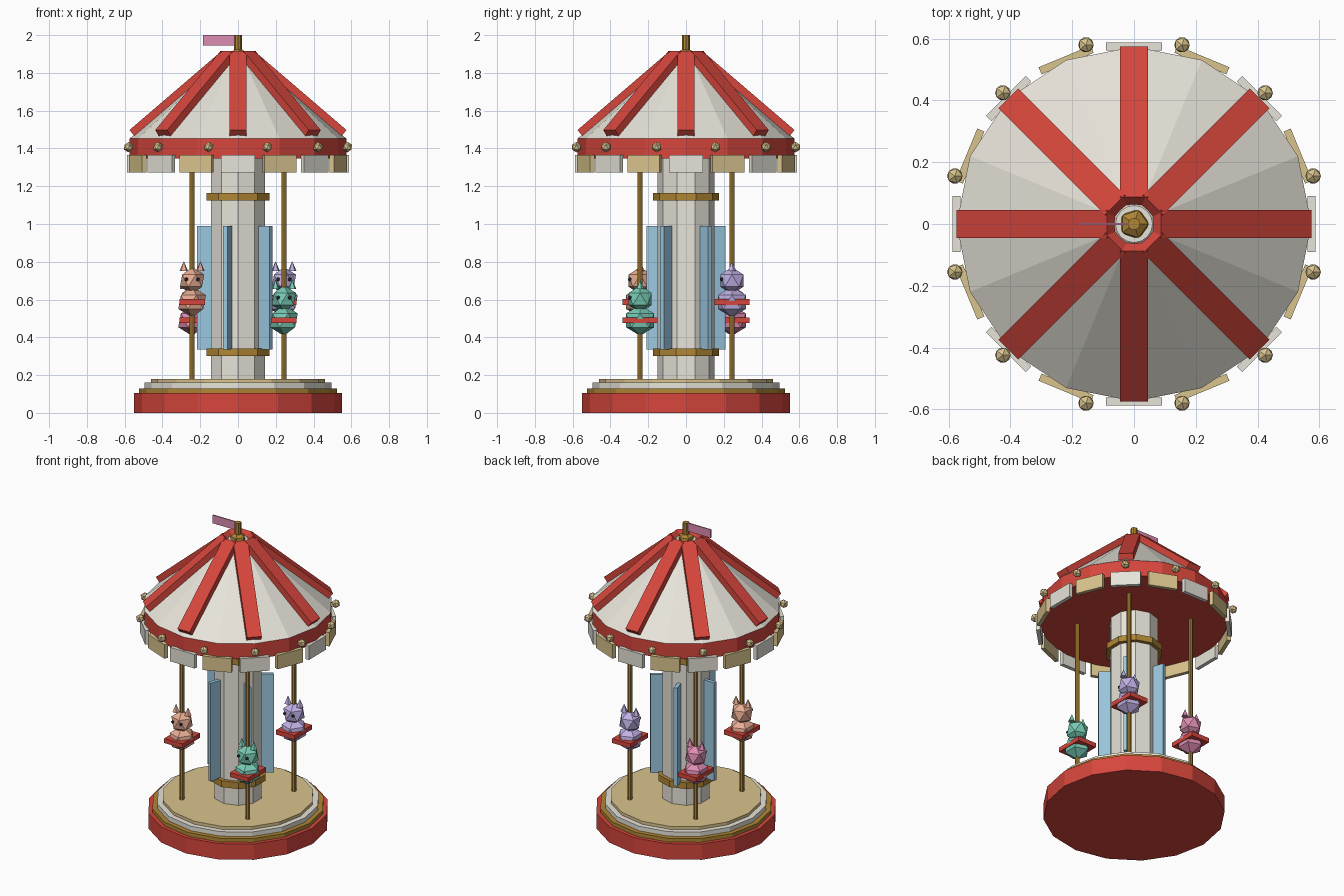
import bpy, bmesh, math
from mathutils import Matrix, Vector

if "Cube" in bpy.data.objects:
    bpy.data.objects.remove(bpy.data.objects["Cube"])


def material(name, r, g, b):
    m = bpy.data.materials.new(name)
    lin = [((c / 255 + 0.055) / 1.055) ** 2.4 for c in (r, g, b)]
    m.diffuse_color = (*lin, 1)
    m.use_nodes = True
    m.node_tree.nodes["Principled BSDF"].inputs["Base Color"].default_value = m.diffuse_color
    return m


RED = material("red", 214, 70, 60)
WHITE = material("warm white", 232, 228, 218)
TAN = material("tan", 218, 196, 142)
GOLD = material("gold", 176, 134, 52)
BLUE = material("pale blue", 156, 200, 224)
PEACH = material("peach", 236, 176, 150)
TEAL = material("teal", 120, 204, 182)
LILAC = material("lilac", 192, 176, 228)
PINK = material("pink", 222, 140, 178)
DARK = material("dark slate", 60, 55, 70)


def finish(bm, name, mat):
    bmesh.ops.recalc_face_normals(bm, faces=bm.faces)
    me = bpy.data.meshes.new(name)
    bm.to_mesh(me)
    bm.free()
    me.materials.append(mat)
    ob = bpy.data.objects.new(name, me)
    bpy.context.collection.objects.link(ob)
    return ob


def lathe(name, mat, profile, sides, at=(0, 0)):
    """Closed low-poly turned shape from (radius, z) points, first corner on +y."""
    bm = bmesh.new()
    rings = []
    for r, z in profile:
        rings.append([bm.verts.new((at[0] + r * math.sin(math.tau * i / sides),
                                    at[1] + r * math.cos(math.tau * i / sides), z))
                      for i in range(sides)])
    for a, b in zip(rings, rings[1:]):
        for i in range(sides):
            j = (i + 1) % sides
            bm.faces.new((a[i], a[j], b[j], b[i]))
    bm.faces.new(rings[0])
    bm.faces.new(rings[-1])
    return finish(bm, name, mat)


def box(name, mat, size, matrix):
    bm = bmesh.new()
    bmesh.ops.create_cube(bm, size=1, matrix=matrix @ Matrix.Diagonal((*size, 1)))
    return finish(bm, name, mat)


def ball(name, mat, radius, at, stretch=(1, 1, 1)):
    bm = bmesh.new()
    bmesh.ops.create_icosphere(bm, subdivisions=1, radius=radius,
                               matrix=Matrix.Translation(at) @ Matrix.Diagonal((*stretch, 1)))
    return finish(bm, name, mat)


def around(angle, radius, z):
    """Frame whose x axis points outward at the given angle."""
    return Matrix.Rotation(math.radians(angle), 4, 'Z') @ Matrix.Translation((radius, 0, z))


# Stepped platform
lathe("platform_base", RED, [(0.55, 0), (0.55, 0.105)], 16)
lathe("platform_gold_step", GOLD, [(0.525, 0.1), (0.525, 0.13)], 16)
lathe("platform_white_step", WHITE, [(0.495, 0.125), (0.495, 0.16)], 16)
lathe("platform_floor", TAN, [(0.46, 0.155), (0.46, 0.18)], 16)

# Centre column with gold rings and blue fins
lathe("column", WHITE, [(0.15, 0.17), (0.15, 1.36)], 10)
lathe("column_lower_ring", GOLD, [(0.175, 0.30), (0.175, 0.342)], 10)
lathe("column_upper_ring", GOLD, [(0.175, 1.125), (0.175, 1.165)], 10)
for k in range(5):
    box(f"column_panel_{k}", BLUE, (0.13, 0.024, 0.655), around(36 + 72 * k, 0.151, 0.662))

# Canopy: rim, roof and ribs
lathe("canopy_rim", RED, [(0.574, 1.348), (0.574, 1.452)], 16)
lathe("canopy_roof", WHITE, [(0.574, 1.452), (0.06, 1.89)], 16)
slope = Matrix.Rotation(math.radians(40.6), 4, 'Y')
for k in range(8):
    box(f"roof_rib_{k}", RED, (0.642, 0.09, 0.04), around(45 * k, 0.318, 1.691) @ slope)

# Hanging valance plates and bulbs
for k in range(16):
    box(f"valance_{k}", TAN if k % 2 else WHITE, (0.025, 0.182, 0.093),
        around(22.5 * k, 0.574, 1.318))
for k in range(12):
    ball(f"bulb_{k}", TAN, 0.028, around(15 + 30 * k, 0.6, 1.407).to_translation())

# Finial and flag
ball("finial", GOLD, 0.052, (0, 0, 1.885))
lathe("flag_pole", GOLD, [(0.02, 1.88), (0.02, 2.0)], 8)
box("flag", PINK, (0.175, 0.008, 0.055), Matrix.Translation((-0.0975, 0, 1.972)))


# Riding animals on poles
def rider(tag, mat, x, y, z):
    lathe(f"{tag}_pole", GOLD, [(0.014, 0.17), (0.014, 1.36)], 8, (x, y))
    ball(f"{tag}_body", mat, 0.082, (x, y, z), (1, 1.06, 1))
    ball(f"{tag}_head", mat, 0.072, (x, y, z + 0.113))
    box(f"{tag}_saddle", RED, (0.135, 0.185, 0.03), Matrix.Translation((x, y, z)))
    for side, s in (("left", -1), ("right", 1)):
        lathe(f"{tag}_{side}_ear", mat, [(0.023, z + 0.165), (0.001, z + 0.215)], 5,
              (x + s * 0.044, y))
        ball(f"{tag}_{side}_eye", DARK, 0.011, (x + s * 0.031, y - 0.054, z + 0.12))


rider("peach_animal", PEACH, -0.243, -0.243, 0.587)
rider("teal_animal", TEAL, 0.243, -0.243, 0.49)
rider("lilac_animal", LILAC, 0.243, 0.243, 0.587)
rider("pink_animal", PINK, -0.243, 0.243, 0.49)
